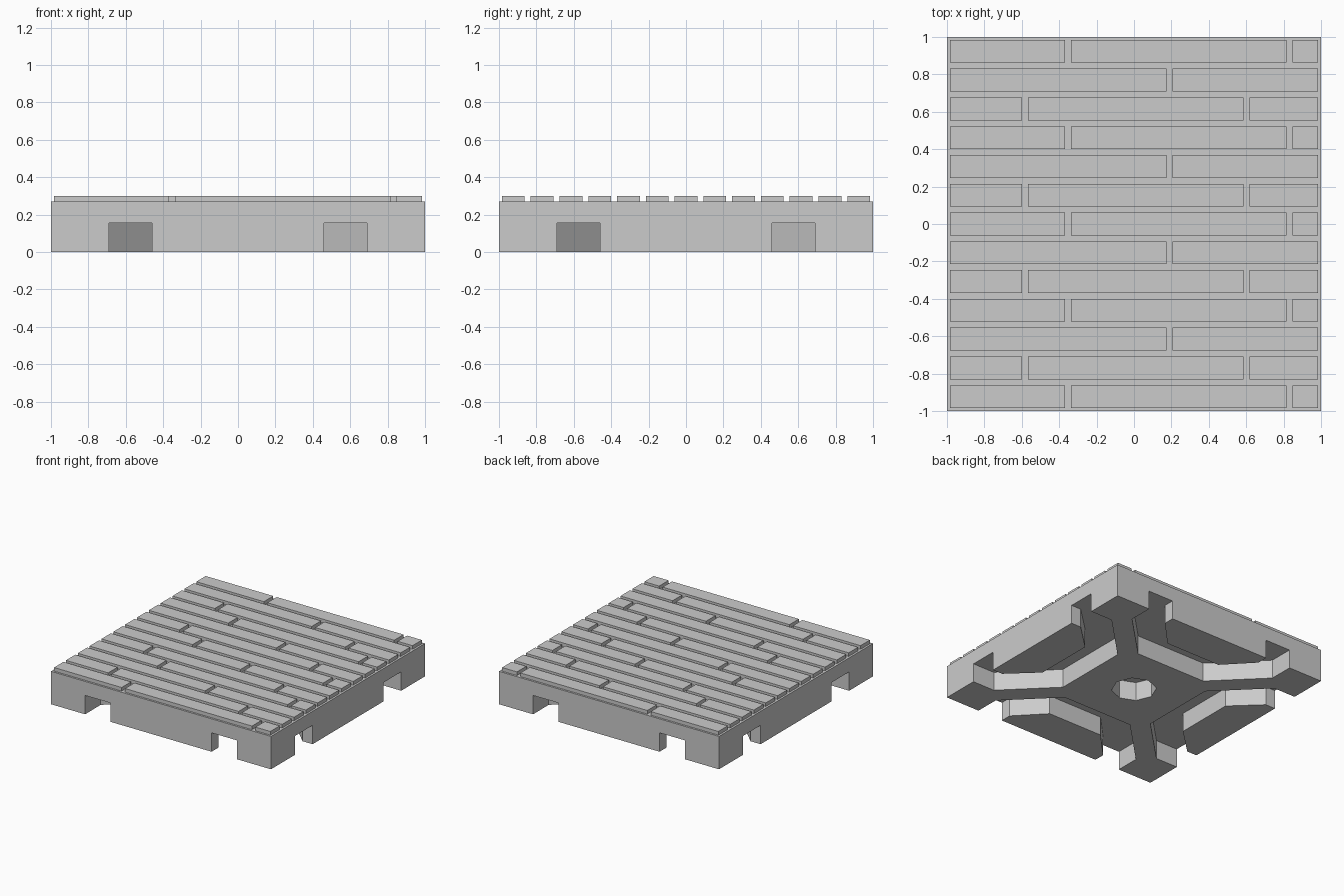
import bpy
import bmesh
import math
from mathutils import Matrix, Vector

if "Cube" in bpy.data.objects:
    bpy.data.objects.remove(bpy.data.objects["Cube"], do_unlink=True)

BASE_TOP, PLANK_TOP, CHANNEL_TOP = 0.27, 0.30, 0.155
ROWS, EDGE, GAP = 13, 0.983, 0.032

stone = bpy.data.materials.new("light_grey")
stone.use_nodes = True
grey = (0.6, 0.6, 0.6, 1)
stone.diffuse_color = grey
stone.node_tree.nodes["Principled BSDF"].inputs["Base Color"].default_value = grey


def add_box(bm, x0, x1, y0, y1, z0, z1):
    size = Matrix.Diagonal((x1 - x0, y1 - y0, z1 - z0, 1))
    mid = Matrix.Translation(((x0 + x1) / 2, (y0 + y1) / 2, (z0 + z1) / 2))
    bmesh.ops.create_cube(bm, size=1, matrix=mid @ size)


def add_prism(bm, outline, z0, z1):
    face = bm.faces.new([bm.verts.new((x, y, z0)) for x, y in outline])
    grown = bmesh.ops.extrude_face_region(bm, geom=[face], use_keep_orig=True)
    verts = [v for v in grown["geom"] if isinstance(v, bmesh.types.BMVert)]
    bmesh.ops.translate(bm, verts=verts, vec=(0, 0, z1 - z0))


def make_object(name, bm):
    bmesh.ops.recalc_face_normals(bm, faces=bm.faces)
    mesh = bpy.data.meshes.new(name)
    bm.to_mesh(mesh)
    bm.free()
    mesh.materials.append(stone)
    obj = bpy.data.objects.new(name, mesh)
    bpy.context.collection.objects.link(obj)
    return obj


# Solid base block
bm = bmesh.new()
add_box(bm, -1, 1, -1, 1, 0, BASE_TOP)
base = make_object("tile_base", bm)

# Underside channels: one per side, each opening through two edge slots
half = [(0.25, 0.69), (0.46, 0.91), (0.46, 1.1), (0.69, 1.1), (0.69, 0.80), (0.32, 0.43)]
outline = half + [(-x, y) for x, y in reversed(half)]
bm = bmesh.new()
for turn in range(4):
    spin = Matrix.Rotation(turn * math.pi / 2, 2)
    add_prism(bm, [spin @ Vector(p) for p in outline], -0.1, CHANNEL_TOP)

# Eight-sided centre socket
socket = [(0.17 * math.cos(i * math.pi / 4), 0.17 * math.sin(i * math.pi / 4)) for i in range(8)]
add_prism(bm, socket, -0.1, CHANNEL_TOP)
cutter = make_object("channel_cutter", bm)
cutter.hide_render = True

cut = base.modifiers.new("channels", "BOOLEAN")
cut.operation = "DIFFERENCE"
cut.solver = "EXACT"
cut.object = cutter
bpy.context.view_layer.objects.active = base
bpy.ops.object.modifier_apply(modifier=cut.name)
bpy.data.objects.remove(cutter, do_unlink=True)

# Floor planks with joints staggered in a repeating three-row pattern
joints = [(-0.353, 0.832), (0.19,), (-0.583, 0.602)]
pitch = 2 / ROWS
bm = bmesh.new()
for row in range(ROWS):
    y = 1 - pitch * (row + 0.5)
    start = -EDGE
    for joint in joints[row % 3] + (EDGE + GAP / 2,):
        add_box(bm, start, joint - GAP / 2, y - (pitch - GAP) / 2, y + (pitch - GAP) / 2,
                BASE_TOP - 0.005, PLANK_TOP)
        start = joint + GAP / 2
make_object("floor_planks", bm)
